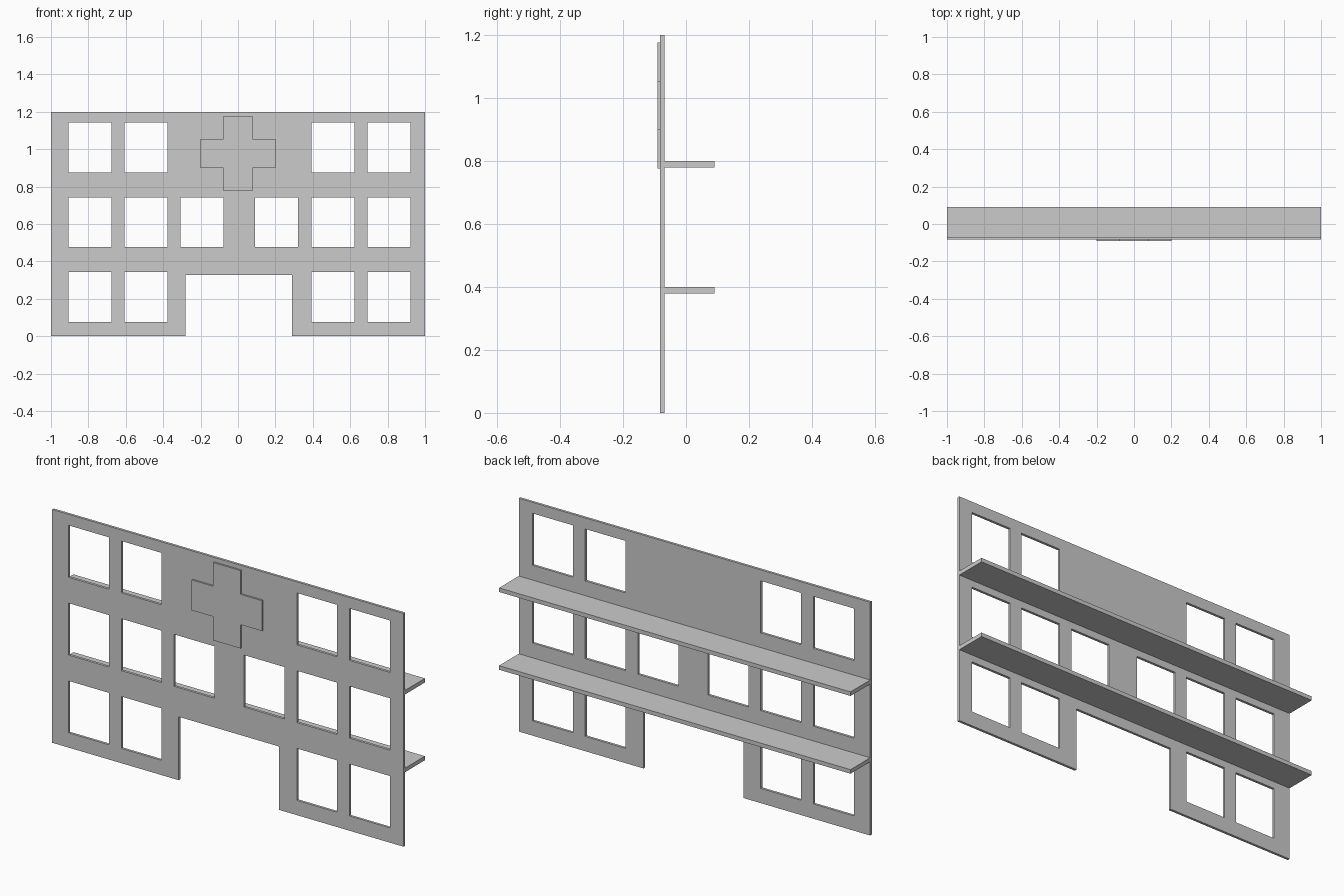
import bpy, bmesh
from math import pi
from mathutils import Matrix

if "Cube" in bpy.data.objects:
    bpy.data.objects.remove(bpy.data.objects["Cube"])


def panel(name, loops, y0, y1):
    """Flat panel in the XZ plane from outline and hole loops, spanning y0..y1."""
    curve = bpy.data.curves.new(name + "_profile", 'CURVE')
    curve.dimensions = '2D'
    curve.fill_mode = 'BOTH'
    curve.extrude = (y1 - y0) / 2
    for pts in loops:
        s = curve.splines.new('POLY')
        s.points.add(len(pts) - 1)
        for p, (x, z) in zip(s.points, pts):
            p.co = (x, z, 0, 1)
        s.use_cyclic_u = True
    tmp = bpy.data.objects.new(name + "_profile", curve)
    bpy.context.collection.objects.link(tmp)
    mesh = bpy.data.meshes.new_from_object(
        tmp.evaluated_get(bpy.context.evaluated_depsgraph_get()))
    bpy.data.objects.remove(tmp)
    # stand the panel upright and weld caps to sides
    bm = bmesh.new()
    bm.from_mesh(mesh)
    bmesh.ops.transform(bm, verts=bm.verts, matrix=Matrix.Translation(
        (0, (y0 + y1) / 2, 0)) @ Matrix.Rotation(pi / 2, 4, 'X'))
    bmesh.ops.remove_doubles(bm, verts=bm.verts, dist=1e-5)
    bmesh.ops.recalc_face_normals(bm, faces=bm.faces)
    for f in bm.faces:
        f.smooth = False
    bm.to_mesh(mesh)
    bm.free()
    mesh.name = name
    obj = bpy.data.objects.new(name, mesh)
    bpy.context.collection.objects.link(obj)
    return obj


def rect(x0, z0, w, h):
    return [(x0, z0), (x0 + w, z0), (x0 + w, z0 + h), (x0, z0 + h)]


FRONT, WALL, BACK, REAR = -0.091, -0.082, -0.069, 0.091

# Facade wall with doorway notch and window openings
outline = [(-1, 0), (-0.28, 0), (-0.28, 0.326), (0.29, 0.326), (0.29, 0),
           (1, 0), (1, 1.2), (-1, 1.2)]
outer = [-0.907, -0.607, 0.392, 0.692]
inner = [-0.307, 0.092]
rows = [(0.076, outer), (0.476, outer + inner), (0.876, outer)]
windows = [rect(x, z, 0.23, 0.267) for z, xs in rows for x in xs]
panel("facade_wall", [outline] + windows, WALL, BACK)

# Raised cross emblem on the front
a, b, cz = 0.2, 0.078, 0.977
cross = [(-b, -a), (b, -a), (b, -b), (a, -b), (a, b), (b, b),
         (b, a), (-b, a), (-b, b), (-a, b), (-a, -b), (-b, -b)]
panel("cross_emblem", [[(x, z + cz) for x, z in cross]], FRONT, WALL)

# Floor shelves behind the wall
for name, z in (("lower_floor", 0.379), ("upper_floor", 0.779)):
    panel(name, [rect(-1, z, 2, 0.021)], BACK, REAR)
